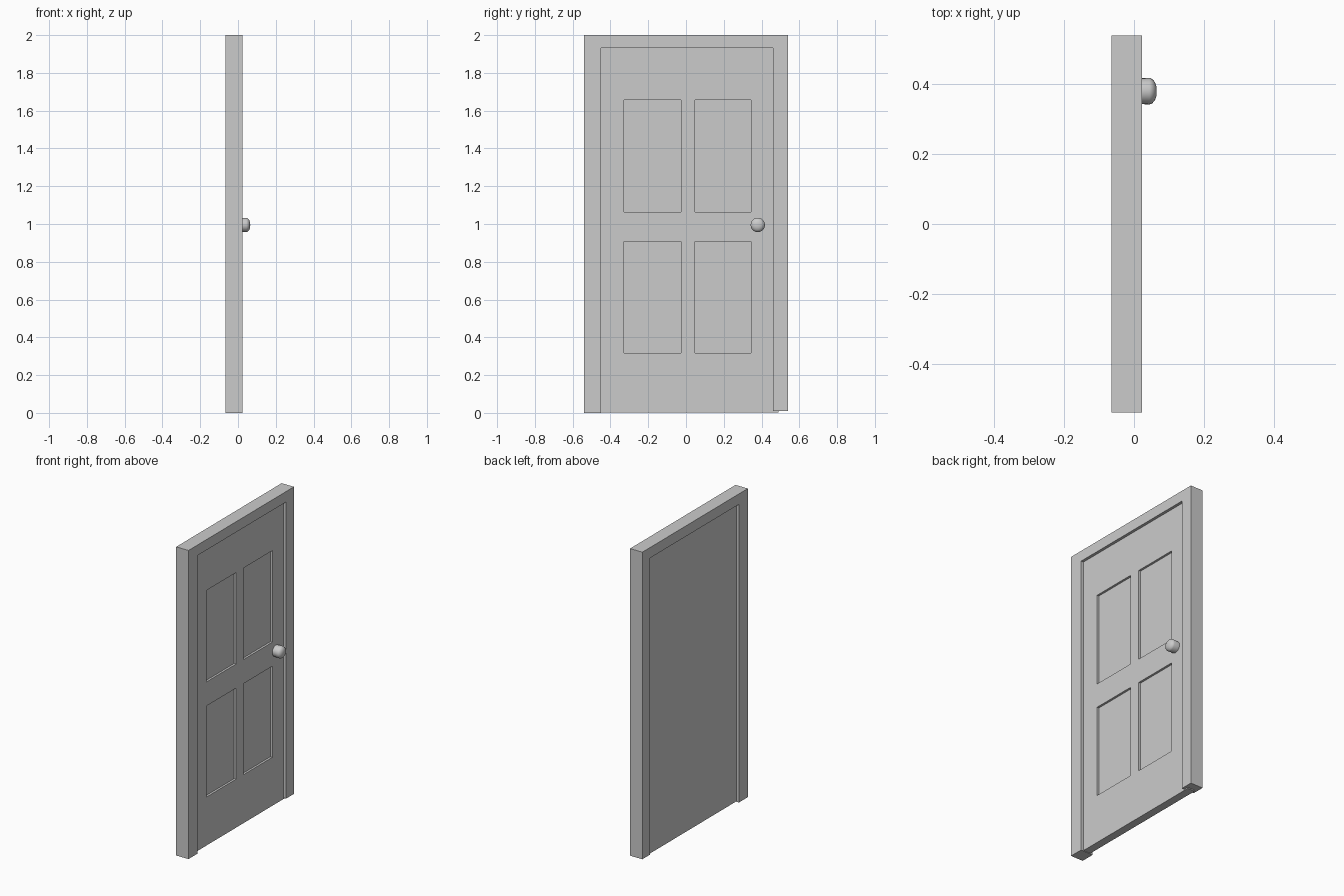
import bpy
import bmesh
import math
from mathutils import Matrix

cube = bpy.data.objects.get("Cube")
if cube:
    bpy.data.objects.remove(cube, do_unlink=True)

grey = bpy.data.materials.new("plain_grey")
grey.use_nodes = True
colour = (0.6, 0.6, 0.6, 1)
grey.diffuse_color = colour
grey.node_tree.nodes["Principled BSDF"].inputs["Base Color"].default_value = colour

FRONT, BACK = 0.023, -0.065      # faces of the frame
SLAB_FRONT, SLAB_BACK = 0.005, -0.047
RECESS = 0.014


def finish(name, bm):
    bmesh.ops.recalc_face_normals(bm, faces=bm.faces)
    mesh = bpy.data.meshes.new(name)
    bm.to_mesh(mesh)
    bm.free()
    mesh.materials.append(grey)
    obj = bpy.data.objects.new(name, mesh)
    bpy.context.collection.objects.link(obj)
    return obj


# Frame: one arch outline given thickness
outer, left, right, head = 0.54, -0.45, 0.46, 1.932
outline = [(-outer, 0), (-outer, 2), (outer, 2), (outer, 0.01),
           (right, 0.01), (right, head), (left, head), (left, 0)]
bm = bmesh.new()
face = bm.faces.new([bm.verts.new((BACK, y, z)) for y, z in outline])
ext = bmesh.ops.extrude_face_region(bm, geom=[face], use_keep_orig=True)
moved = [v for v in ext["geom"] if isinstance(v, bmesh.types.BMVert)]
bmesh.ops.translate(bm, verts=moved, vec=(FRONT - BACK, 0, 0))
finish("door_frame", bm)

# Door slab: a grid of cells, with the four panel cells pushed in
ys = [-0.46, -0.328, -0.026, 0.048, 0.344, 0.49]
zs = [0.003, 0.317, 0.907, 1.063, 1.656, 1.94]
bm = bmesh.new()
grid = [[bm.verts.new((SLAB_FRONT, y, z)) for z in zs] for y in ys]
panels = []
for i in range(5):
    for j in range(5):
        cell = bm.faces.new((grid[i][j], grid[i + 1][j],
                             grid[i + 1][j + 1], grid[i][j + 1]))
        if i % 2 and j % 2:
            panels.append(cell)
rim = [e for e in bm.edges if e.is_boundary]
ext = bmesh.ops.extrude_edge_only(bm, edges=rim)
moved = [v for v in ext["geom"] if isinstance(v, bmesh.types.BMVert)]
bmesh.ops.translate(bm, verts=moved, vec=(SLAB_BACK - SLAB_FRONT, 0, 0))
bmesh.ops.contextual_create(bm, geom=[e for e in bm.edges if e.is_boundary])
for panel in panels:
    ext = bmesh.ops.extrude_discrete_faces(bm, faces=[panel])["faces"][0]
    bmesh.ops.translate(bm, verts=ext.verts, vec=(-RECESS, 0, 0))
bmesh.ops.remove_doubles(bm, verts=bm.verts, dist=0.0001)
bmesh.ops.dissolve_limit(bm, angle_limit=0.01, verts=bm.verts, edges=bm.edges)
finish("door_slab", bm)

# Knob: profile turned about the x axis
profile = [(SLAB_FRONT - 0.005, 0.036), (0.044, 0.038), (0.052, 0.035),
           (0.060, 0.026), (0.064, 0.014), (0.065, 0)]
bm = bmesh.new()
verts = [bm.verts.new((x, 0, r)) for x, r in profile]
edges = [bm.edges.new(pair) for pair in zip(verts, verts[1:])]
bmesh.ops.spin(bm, geom=verts + edges, cent=(0, 0, 0), axis=(1, 0, 0),
               angle=math.tau, steps=24)
bmesh.ops.remove_doubles(bm, verts=bm.verts, dist=0.0001)
bmesh.ops.transform(bm, verts=bm.verts, matrix=Matrix.Translation((0, 0.38, 0.995)))
knob = finish("door_knob", bm)
bpy.ops.object.select_all(action="DESELECT")
knob.select_set(True)
bpy.context.view_layer.objects.active = knob
bpy.ops.object.shade_smooth_by_angle(angle=math.radians(40))
